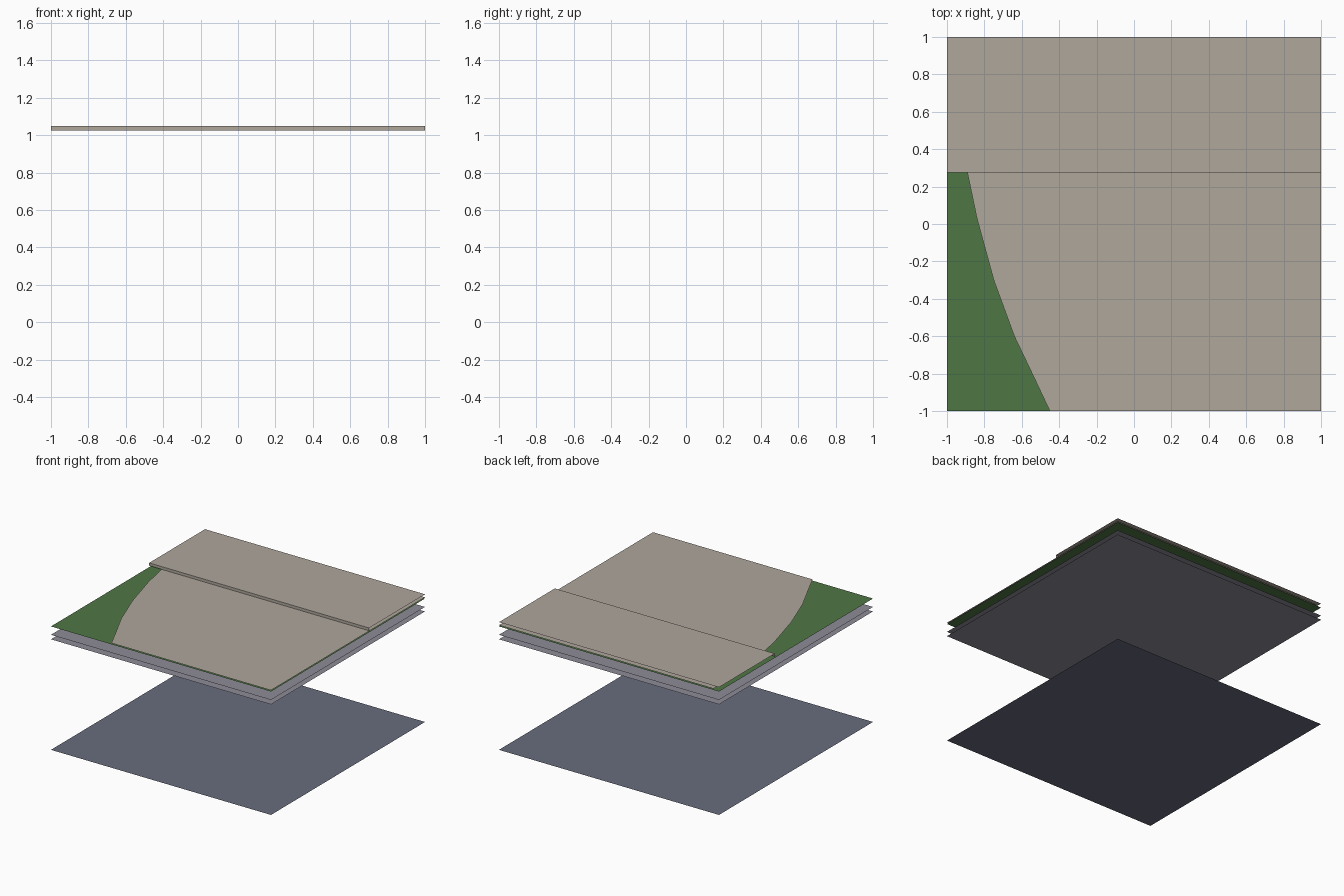
import bpy

if "Cube" in bpy.data.objects:
    bpy.data.objects.remove(bpy.data.objects["Cube"])


def material(name, rgb):
    m = bpy.data.materials.new(name)
    m.diffuse_color = (*rgb, 1.0)
    m.use_nodes = True
    m.node_tree.nodes["Principled BSDF"].inputs["Base Color"].default_value = m.diffuse_color
    return m


STONE = material("warm stone", (0.43, 0.385, 0.33))
GRASS = material("grass green", (0.078, 0.185, 0.06))
GREY = material("pale grey", (0.27, 0.26, 0.31))
SLATE = material("slate blue", (0.14, 0.15, 0.205))


def surface(name, verts, faces, mat):
    me = bpy.data.meshes.new(name)
    me.from_pydata(verts, [], faces)
    me.materials.append(mat)
    me.update()
    ob = bpy.data.objects.new(name, me)
    bpy.context.collection.objects.link(ob)
    return ob


def sheet(name, z, mat, y0=-1.0, y1=1.0):
    return surface(name, [(-1, y0, z), (1, y0, z), (1, y1, z), (-1, y1, z)],
                   [(0, 1, 2, 3)], mat)


def ribbon(name, left, right, z, mat):
    # flat strip between two rows of (x, y) points running front to back
    n = len(left)
    verts = [(x, y, z) for x, y in left + right]
    faces = [(i, n + i, n + i + 1, i + 1) for i in range(n - 1)]
    return surface(name, verts, faces, mat)


# Stacked flat layers
sheet("base_sheet", 0.0, SLATE)
sheet("lower_sheet", 0.908, GREY)
sheet("middle_sheet", 0.945, GREY)
sheet("lawn", 1.014, GRASS)

# Curved kerb and the paving to its right
outer = [(-0.45, -1), (-0.535, -0.82), (-0.64, -0.6), (-0.75, -0.3),
         (-0.84, 0.03), (-0.89, 0.27), (-0.93, 0.6), (-0.95, 1)]
inner = [(x + 0.052, y) for x, y in outer]
ribbon("kerb", outer, inner, 1.024, STONE)
ribbon("paving", inner, [(1, y) for _, y in inner], 1.024, STONE)

# Raised strip at the back with its front riser
top = 1.049
sheet("raised_path", top, STONE, 0.275, 1.0)
surface("raised_path_riser",
        [(-1, 0.275, 1.026), (1, 0.275, 1.026), (1, 0.275, top), (-1, 0.275, top)],
        [(0, 1, 2, 3)], STONE)
